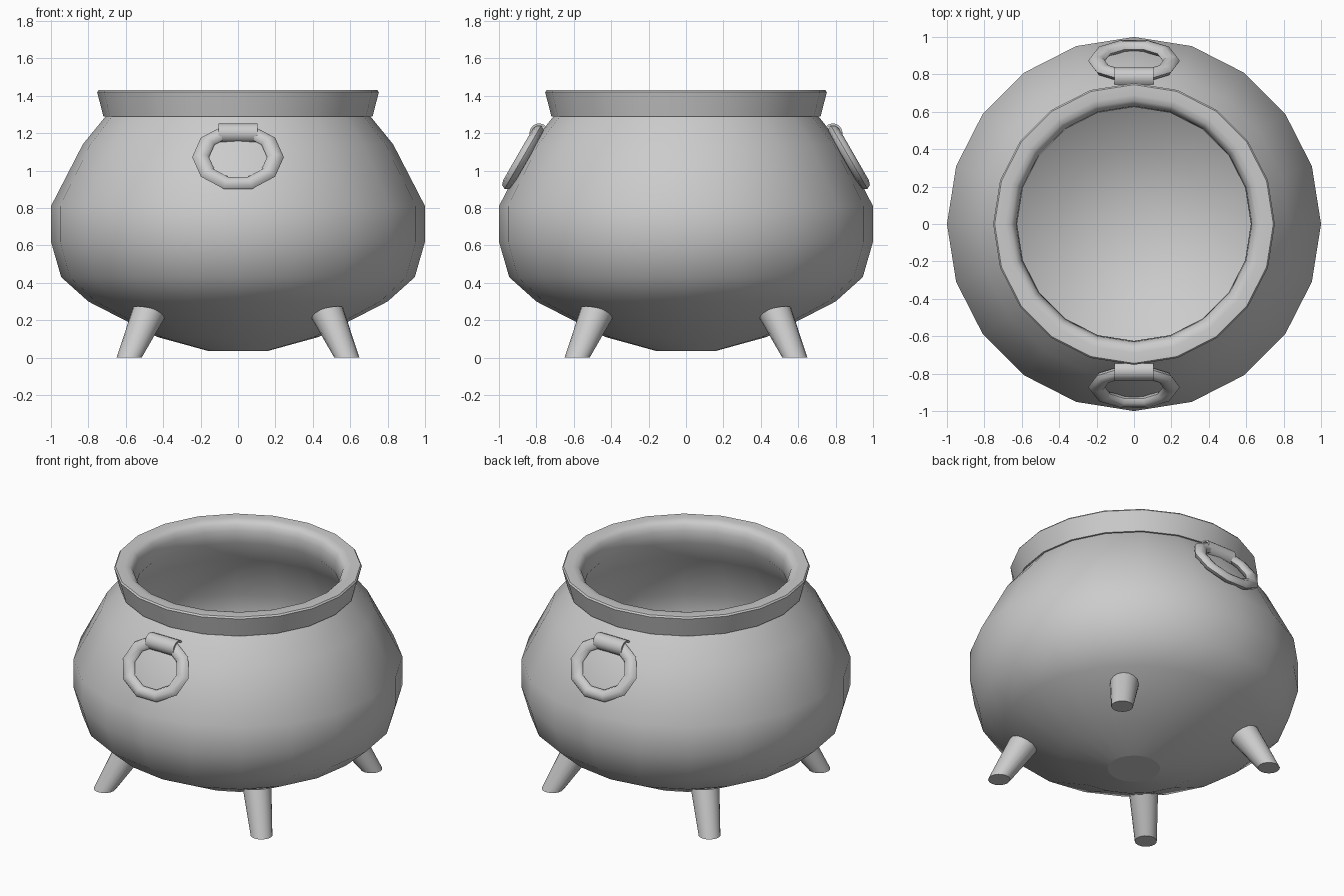
import bpy, bmesh
from math import sin, cos, pi, radians
from mathutils import Vector, Matrix

if "Cube" in bpy.data.objects:
    bpy.data.objects.remove(bpy.data.objects["Cube"])


def finish(name, bm, angle=40):
    bmesh.ops.recalc_face_normals(bm, faces=bm.faces)
    mesh = bpy.data.meshes.new(name)
    bm.to_mesh(mesh)
    bm.free()
    ob = bpy.data.objects.new(name, mesh)
    bpy.context.collection.objects.link(ob)
    bpy.ops.object.select_all(action='DESELECT')
    ob.select_set(True)
    bpy.context.view_layer.objects.active = ob
    bpy.ops.object.shade_smooth_by_angle(angle=radians(angle))
    return ob


def skin(bm, rings, wrap_rings=False):
    """Join successive closed point rings with quads."""
    vs = [[bm.verts.new(p) for p in r] for r in rings]
    n = len(vs[0])
    pairs = list(zip(vs, vs[1:])) + ([(vs[-1], vs[0])] if wrap_rings else [])
    for a, b in pairs:
        for i in range(n):
            j = (i + 1) % n
            bm.faces.new((a[i], a[j], b[j], b[i]))
    return vs


# Pot: outer wall, flared rounded rim and thick inner bowl
profile = [(.16, .036), (.43, .11), (.80, .30), (.945, .43), (1, .62), (1, .81),
           (.83, 1.14), (.708, 1.29), (.72, 1.29), (.753, 1.42), (.745, 1.43),
           (.69, 1.43), (.66, 1.424), (.64, 1.404), (.63, 1.37), (.625, 1.29),
           (.73, 1.13), (.875, .83), (.875, .65), (.82, .50),
           (.70, .38), (.40, .20), (.15, .13)]
SIDES = 20
bm = bmesh.new()
rings = skin(bm, [[(r * cos(2 * pi * i / SIDES), r * sin(2 * pi * i / SIDES), z)
                   for i in range(SIDES)] for r, z in profile])
bm.faces.new(rings[-1])
base = bm.faces.new(rings[0])
pot = finish("cauldron_pot", bm)
pot.data.polygons[-1].use_smooth = False  # flat base disc

# Four splayed legs, flat on the ground, tops following the belly
for k, name in enumerate(("back_right", "back_left", "front_left", "front_right")):
    turn = Matrix.Rotation(pi / 4 + k * pi / 2, 4, 'Z')
    foot, top = [], []
    for i in range(16):
        c, s = cos(pi * i / 8), sin(pi * i / 8)
        foot.append(turn @ Vector((.823 + .067 * c, .067 * s, 0)))
        top.append(turn @ Vector((.67 + .088 * c, .088 * s, .245 + .03 * c)))
    bm = bmesh.new()
    for end in skin(bm, [foot, top]):
        bm.faces.new(end)
    finish(name + "_leg", bm)

# Ring handles and their straps, front and back
TILT = radians(30)
for turn, side in ((0, "front"), (pi, "back")):
    rot = Matrix.Rotation(turn, 4, 'Z')
    place = rot @ Matrix.Translation((0, -.872, 1.072)) @ Matrix.Rotation(-TILT, 4, 'X')
    rings = []
    for i in range(10):
        a = 2 * pi * i / 10
        rings.append([place @ Vector(((.2 + .045 * cos(b)) * cos(a), .03 * sin(b),
                                      (.2 + .045 * cos(b)) * sin(a) * .84))
                      for b in (2 * pi * j / 8 for j in range(8))])
    bm = bmesh.new()
    skin(bm, rings, wrap_rings=True)
    finish(side + "_ring_handle", bm, 50)

    # Curved strap wrapped over the top of the ring
    section = [(r, radians(d)) for r, ds in ((.052, range(-80, 141, 20)),
                                             (.04, range(140, -81, -20))) for d in ds]
    bm = bmesh.new()
    ends = skin(bm, [[rot @ Vector((x, -.785 - r * cos(a), 1.2 + r * sin(a)))
                      for r, a in section] for x in (-.105, .105)])
    for e in ends:
        bm.faces.new(e)
    finish(side + "_handle_strap", bm)
